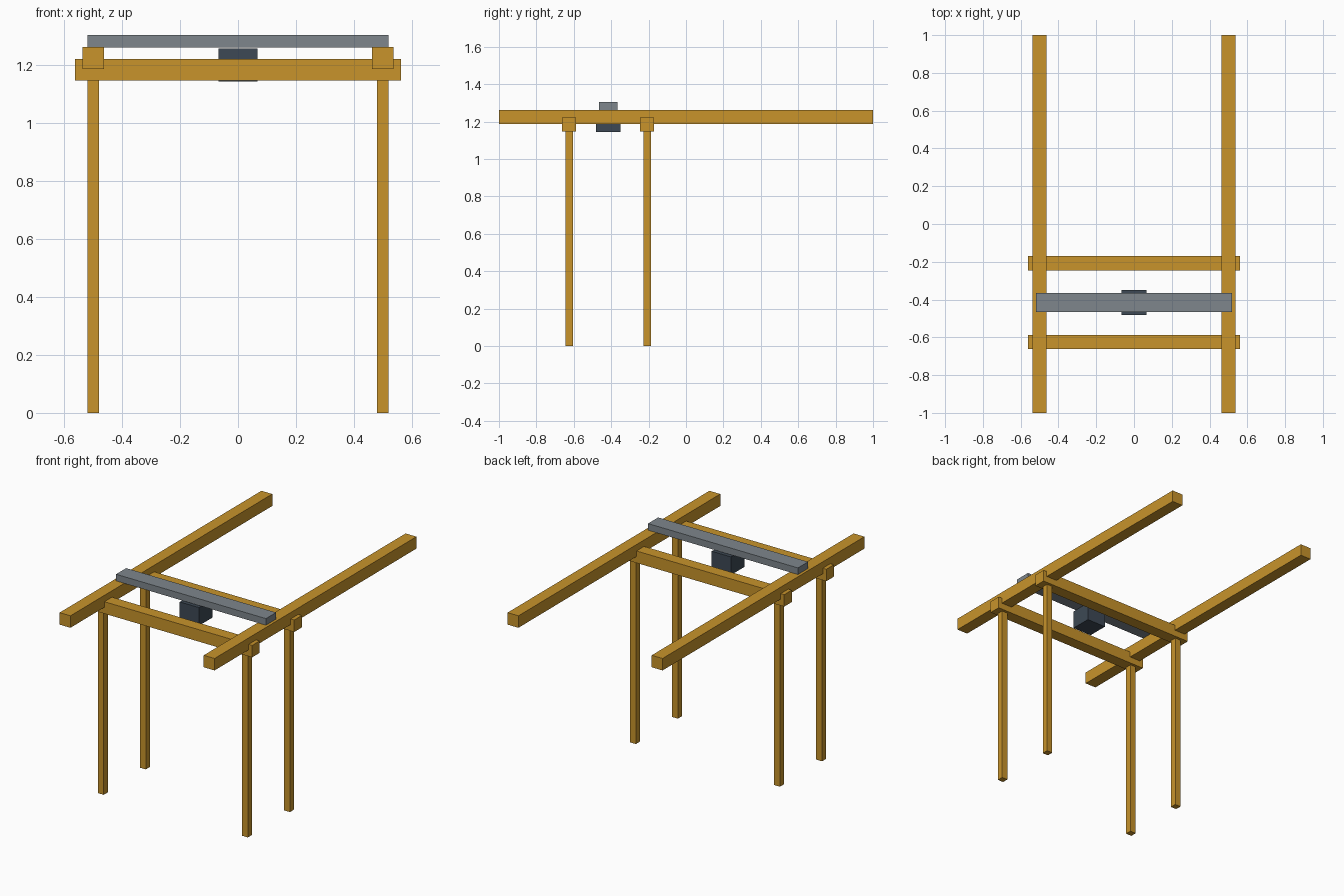
import bpy

cube = bpy.data.objects.get("Cube")
if cube:
    bpy.data.objects.remove(cube, do_unlink=True)


def make_material(name, rgb):
    mat = bpy.data.materials.new(name)
    mat.use_nodes = True
    color = (*rgb, 1.0)
    mat.diffuse_color = color
    mat.node_tree.nodes["Principled BSDF"].inputs["Base Color"].default_value = color
    return mat


def box(name, center, size, mat):
    """Flat-shaded box with its dimensions applied to the mesh."""
    bpy.ops.mesh.primitive_cube_add(size=1, location=center)
    obj = bpy.context.object
    obj.name = name
    obj.scale = size
    bpy.ops.object.transform_apply(location=False, rotation=False, scale=True)
    obj.data.materials.append(mat)
    return obj


ochre = make_material("ochre_paint", (0.58, 0.295, 0.024))
grey = make_material("grey_steel", (0.21, 0.24, 0.265))
slate = make_material("dark_slate", (0.047, 0.066, 0.09))

BEAM = 0.075          # square section of rails and cross beams
LEG = 0.04            # square section of legs
SPAN = 0.5            # rail and leg offset from the centre line
BEAM_BOTTOM = 1.147
RAIL_Z = 1.225
GIRDER_Y = -0.416

# Support frames: a cross beam on two legs
for place, y in (("front", -0.625), ("back", -0.208)):
    box(f"{place}_cross_beam", (0, y, BEAM_BOTTOM + BEAM / 2), (1.124, BEAM, BEAM), ochre)
    for side, sx in (("left", 1), ("right", -1)):
        box(f"{place}_{side}_leg", (sx * SPAN, y, BEAM_BOTTOM / 2),
            (LEG, LEG, BEAM_BOTTOM), ochre)

# Long runway rails
for side, sx in (("left", 1), ("right", -1)):
    box(f"{side}_runway_rail", (sx * SPAN, 0, RAIL_Z), (BEAM, 2, BEAM), ochre)

# Travelling girder resting on the rails, with the hoist beneath it
box("bridge_girder", (0, GIRDER_Y, 1.283), (1.04, 0.1, 0.042), grey)
box("hoist_block", (0, GIRDER_Y, 1.201), (0.133, 0.133, 0.114), slate)
